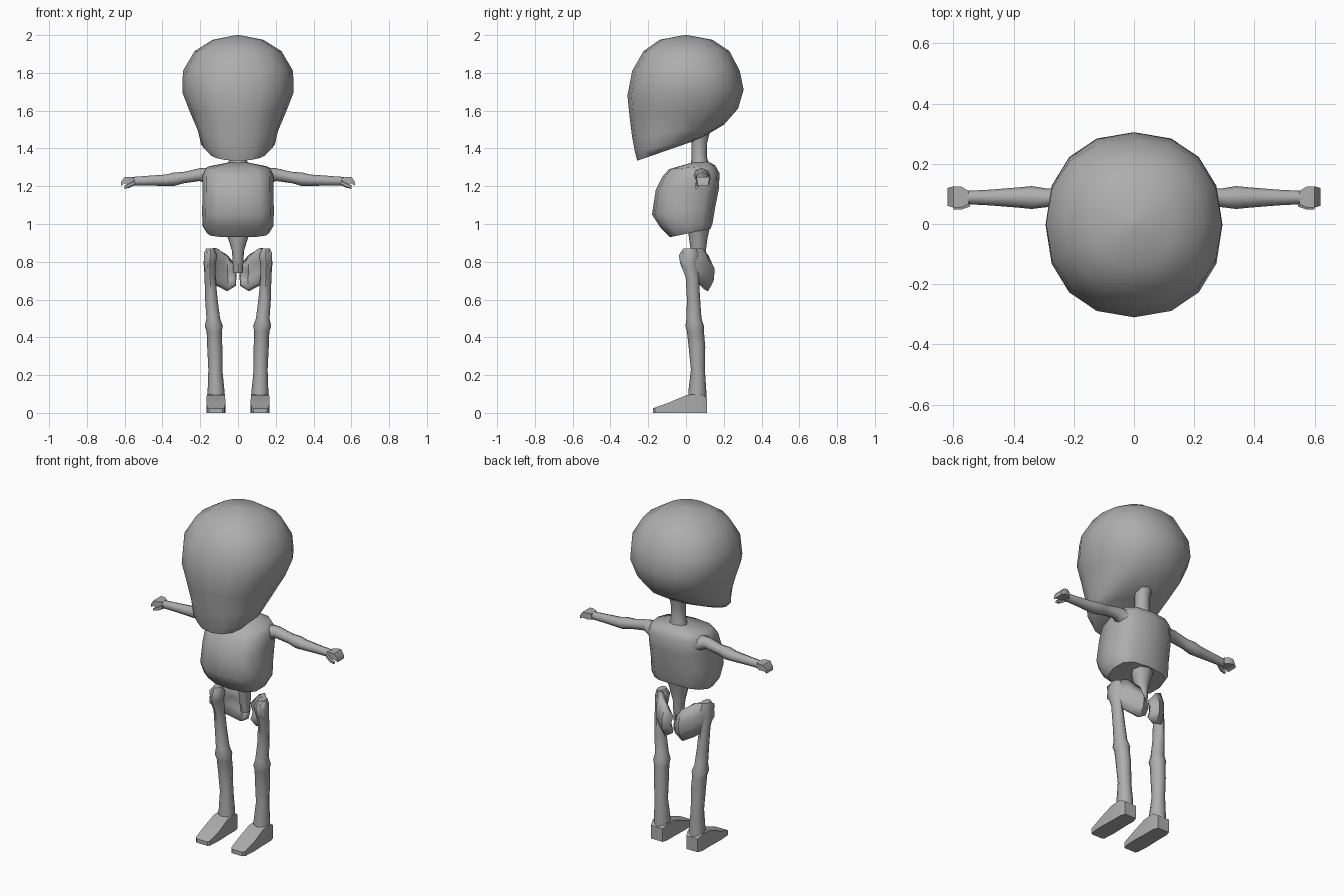
import bpy, bmesh, math
from mathutils import Vector

bone = bpy.data.materials.new("bone grey")
bone.diffuse_color = (0.42, 0.42, 0.42, 1)


def finish(name, bm, angle=50, mirror=False, thick=0):
    bmesh.ops.recalc_face_normals(bm, faces=bm.faces)
    me = bpy.data.meshes.new(name)
    bm.to_mesh(me)
    bm.free()
    me.materials.append(bone)
    ob = bpy.data.objects.new(name, me)
    bpy.context.collection.objects.link(ob)
    bpy.ops.object.select_all(action='DESELECT')
    ob.select_set(True)
    bpy.context.view_layer.objects.active = ob
    bpy.ops.object.shade_smooth_by_angle(angle=math.radians(angle))
    if thick:
        s = ob.modifiers.new("thickness", 'SOLIDIFY')
        s.thickness, s.offset = thick, 0
    if mirror:
        ob.modifiers.new("mirror", 'MIRROR')
    return ob


def loft(name, rings, n, power=1.0, turn=0.0, **kw):
    """Skin rings given as (centre, half axis u, half axis v), optionally squared off."""
    bm = bmesh.new()
    loops = []
    for c, u, v in rings:
        loop = []
        for i in range(n):
            a = 2 * math.pi * (i + turn) / n
            cu, cv = (math.copysign(abs(t) ** power, t) for t in (math.cos(a), math.sin(a)))
            loop.append(bm.verts.new(Vector(c) + Vector(u) * cu + Vector(v) * cv))
        loops.append(loop)
    for a, b in zip(loops, loops[1:]):
        for i in range(n):
            j = (i + 1) % n
            bm.faces.new((a[i], a[j], b[j], b[i]))
    bm.faces.new(loops[0])
    bm.faces.new(loops[-1])
    return finish(name, bm, **kw)


def tilted(rows):
    """Rows of front y, front z, back y, back z, half width."""
    return [((0, (fy + by) / 2, (fz + bz) / 2), (0, (fy - by) / 2, (fz - bz) / 2), (w, 0, 0))
            for fy, fz, by, bz, w in rows]


def upright(rows):
    """Rows of z, centre x, centre y, half x, half y."""
    return [((x, y, z), (rx, 0, 0), (0, ry, 0)) for z, x, y, rx, ry in rows]


def sideways(rows):
    """Rows of x, centre y, centre z, half y, half z."""
    return [((x, y, z), (0, ry, 0), (0, 0, rz)) for x, y, z, ry, rz in rows]


# Large skull tapering to a flat, forward chin
loft("skull", tilted([
    (-0.01, 2.0, 0.01, 2.0, 0.01),
    (-0.14, 1.975, 0.14, 1.975, 0.135),
    (-0.225, 1.915, 0.23, 1.915, 0.23),
    (-0.285, 1.81, 0.285, 1.81, 0.292),
    (-0.31, 1.68, 0.305, 1.71, 0.294),
    (-0.30, 1.58, 0.275, 1.61, 0.255),
    (-0.285, 1.46, 0.20, 1.525, 0.212),
    (-0.27, 1.38, 0.09, 1.46, 0.195),
    (-0.258, 1.335, 0.03, 1.435, 0.155)]), 16, power=0.9)

# Ribcage
loft("ribcage", tilted([
    (0.03, 1.325, 0.12, 1.33, 0.04),
    (-0.09, 1.29, 0.155, 1.31, 0.165),
    (-0.125, 1.25, 0.177, 1.27, 0.187),
    (-0.16, 1.18, 0.175, 1.19, 0.187),
    (-0.18, 1.05, 0.155, 1.09, 0.19),
    (-0.135, 0.98, 0.14, 1.0, 0.188),
    (-0.085, 0.93, 0.13, 0.975, 0.165)]), 12, power=0.72)

# Neck and lower spine
loft("neck", upright([
    (1.50, 0, 0.07, 0.055, 0.06), (1.43, 0, 0.07, 0.042, 0.042),
    (1.36, 0, 0.07, 0.042, 0.04), (1.28, 0, 0.075, 0.065, 0.055)]), 8)
loft("lower_spine", upright([
    (1.0, 0, 0.07, 0.075, 0.06), (0.93, 0, 0.065, 0.055, 0.05),
    (0.86, 0, 0.065, 0.032, 0.04), (0.74, 0, 0.07, 0.025, 0.03)]), 8)

# Pelvis wings: curved plates, each column is x, y, bottom z, top z, bulge
bm = bmesh.new()
columns = [(0.165, -0.02, 0.775, 0.85, 0.005), (0.155, 0.03, 0.72, 0.865, 0.01),
           (0.11, 0.075, 0.68, 0.87, 0.03), (0.055, 0.105, 0.65, 0.83, 0.035),
           (0.015, 0.10, 0.68, 0.77, 0.02)]
grid = [[bm.verts.new((x, y + b * math.sin(math.pi * t), z0 + (z1 - z0) * t))
         for t in (0, 0.3, 0.6, 1)] for x, y, z0, z1, b in columns]
for a, b in zip(grid, grid[1:]):
    for i in range(3):
        bm.faces.new((a[i], a[i + 1], b[i + 1], b[i]))
finish("pelvis", bm, mirror=True, thick=0.028)

# Arms with a raised elbow
loft("arm", sideways([
    (0.13, 0.08, 1.24, 0.06, 0.055), (0.20, 0.085, 1.262, 0.035, 0.034),
    (0.29, 0.087, 1.245, 0.031, 0.03), (0.34, 0.088, 1.237, 0.038, 0.036),
    (0.38, 0.088, 1.232, 0.034, 0.03), (0.48, 0.088, 1.229, 0.026, 0.026),
    (0.56, 0.088, 1.226, 0.022, 0.023)]), 8, mirror=True)

# Hands: palm bending down into the fingers, with a small thumb
loft("palm", sideways([
    (0.55, 0.088, 1.228, 0.026, 0.022), (0.575, 0.09, 1.23, 0.042, 0.022),
    (0.60, 0.09, 1.232, 0.042, 0.02), (0.62, 0.09, 1.212, 0.035, 0.012)]),
    4, turn=0.5, power=0.5, mirror=True)
loft("thumb", sideways([
    (0.545, 0.07, 1.22, 0.015, 0.014), (0.575, 0.058, 1.205, 0.013, 0.014),
    (0.60, 0.056, 1.195, 0.01, 0.009)]), 5, mirror=True)

# Legs: hip, thigh, flared knee, calf and ankle
loft("leg", upright([
    (0.87, 0.148, 0.02, 0.022, 0.035), (0.835, 0.145, 0.015, 0.035, 0.053),
    (0.79, 0.15, 0.014, 0.032, 0.045), (0.72, 0.148, 0.033, 0.029, 0.035),
    (0.60, 0.141, 0.04, 0.033, 0.035), (0.50, 0.131, 0.042, 0.036, 0.04),
    (0.46, 0.128, 0.046, 0.048, 0.049), (0.43, 0.126, 0.05, 0.04, 0.045),
    (0.35, 0.123, 0.058, 0.04, 0.044), (0.23, 0.12, 0.063, 0.037, 0.037),
    (0.11, 0.116, 0.06, 0.045, 0.048), (0.04, 0.116, 0.06, 0.045, 0.048)]), 8, mirror=True)

# Wedge feet: rows of y, half width, top z
loft("foot", [((0.117, y, h / 2), (w, 0, 0), (0, 0, h / 2)) for y, w, h in
              [(0.11, 0.038, 0.08), (0.08, 0.048, 0.10), (0.005, 0.048, 0.095),
               (-0.09, 0.051, 0.055), (-0.165, 0.046, 0.028), (-0.175, 0.036, 0.024)]],
     4, turn=0.5, power=0.001, angle=35, mirror=True)
